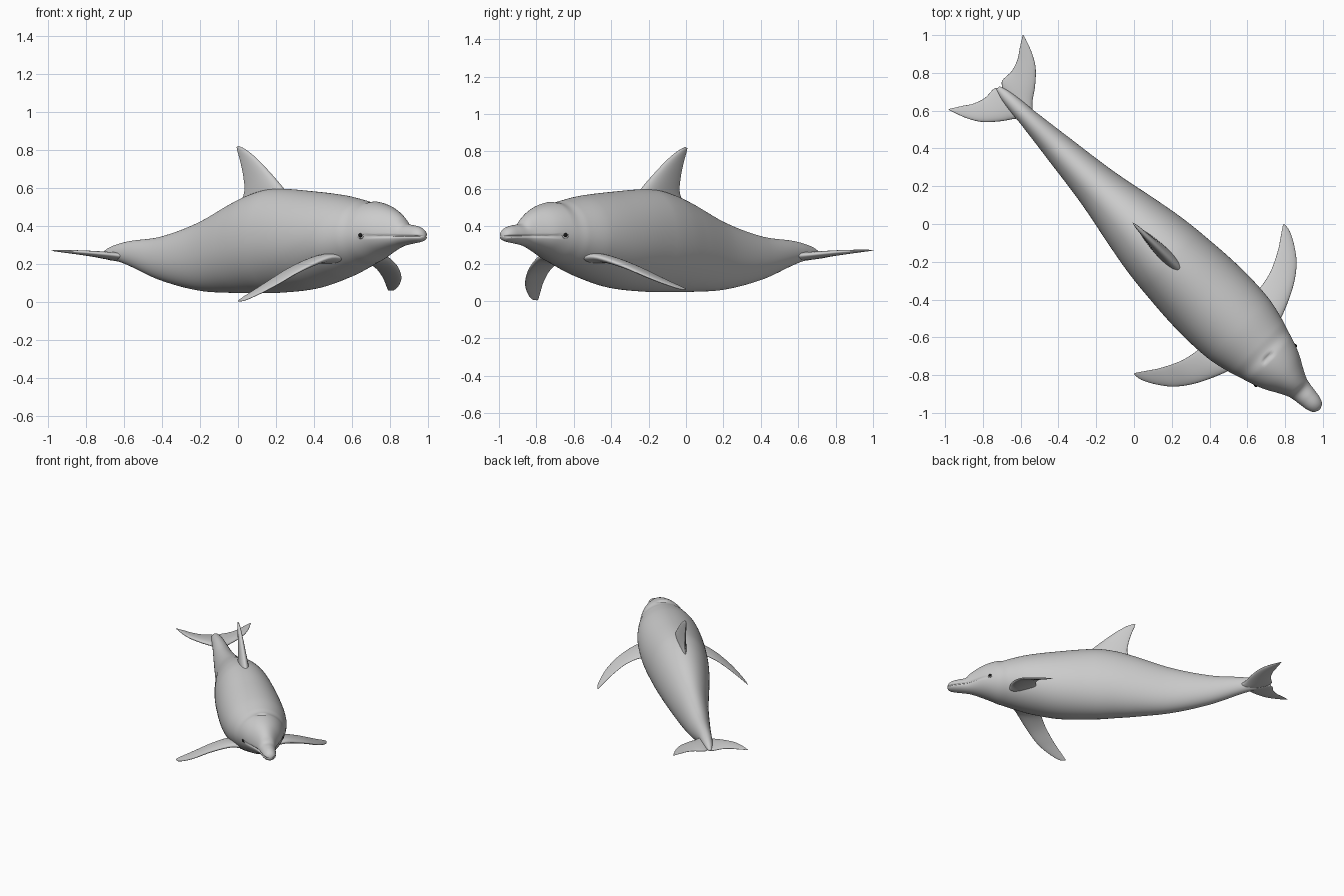
import bpy, bmesh
from math import sin, cos, pi, exp, radians
from mathutils import Vector

if "Cube" in bpy.data.objects:
    bpy.data.objects.remove(bpy.data.objects["Cube"])

# Everything is modelled along local +x (nose) and turned 45 degrees about z
HEADING = radians(-45)


def spline(rows, s):
    """Smooth (Hermite) interpolation of table rows keyed by their first value."""
    i = 0
    while i < len(rows) - 2 and s > rows[i + 1][0]:
        i += 1
    a, b = rows[i], rows[i + 1]
    p, n = rows[max(i - 1, 0)], rows[min(i + 2, len(rows) - 1)]
    h = b[0] - a[0]
    u = min(max((s - a[0]) / h, 0), 1)
    out = []
    for k in range(1, len(a)):
        ma = (b[k] - p[k]) / (b[0] - p[0]) * h
        mb = (n[k] - a[k]) / (n[0] - a[0]) * h
        out.append((2*u**3 - 3*u*u + 1) * a[k] + (u**3 - 2*u*u + u) * ma
                   + (3*u*u - 2*u**3) * b[k] + (u**3 - u*u) * mb)
    return out


def loft(name, rings):
    """Skin a list of closed rings, cap the ends, shade smooth."""
    bm = bmesh.new()
    vs = [[bm.verts.new(p) for p in r] for r in rings]
    n = len(vs[0])
    for r0, r1 in zip(vs, vs[1:]):
        for j in range(n):
            bm.faces.new((r0[j], r0[(j + 1) % n], r1[(j + 1) % n], r1[j]))
    bm.faces.new(vs[0])
    bm.faces.new(vs[-1])
    bmesh.ops.recalc_face_normals(bm, faces=bm.faces)
    for f in bm.faces:
        f.smooth = True
    me = bpy.data.meshes.new(name)
    bm.to_mesh(me)
    bm.free()
    ob = bpy.data.objects.new(name, me)
    ob.rotation_euler.z = HEADING
    bpy.context.collection.objects.link(ob)
    return ob


def fin(name, stations, normal, steps=30, n=32):
    """Foil-section fin; station = lead xyz, trail xyz, half thickness."""
    rows = [(i,) + st for i, st in enumerate(stations)]
    normal = Vector(normal)
    rings = []
    for i in range(steps + 1):
        v = spline(rows, i / steps * (len(rows) - 1))
        lead, trail, th = Vector(v[:3]), Vector(v[3:6]), v[6]
        ring = []
        for j in range(n):
            a = 2 * pi * j / n
            u = (1 - cos(a)) / 2
            ring.append(lead.lerp(trail, u) + normal * th * sin(a) * (1.25 - 0.6 * u))
        rings.append(ring)
    return loft(name, rings)


# Body: position, top height, bottom height, half width
BODY = [
    (-1.02, .250, .235, .012), (-.96, .285, .222, .03), (-.88, .308, .212, .042),
    (-.80, .322, .19, .05), (-.57, .345, .115, .08), (-.28, .42, .06, .12),
    (0, .53, .048, .175), (.14, .575, .048, .20), (.28, .597, .048, .217),
    (.56, .583, .07, .235), (.78, .563, .125, .226), (.92, .538, .175, .195),
    (.97, .527, .195, .178), (1.02, .530, .212, .163), (1.10, .512, .25, .133),
    (1.17, .482, .278, .095), (1.22, .448, .294, .07), (1.25, .415, .300, .062),
    (1.30, .406, .308, .055), (1.35, .395, .316, .046), (1.38, .375, .326, .03),
    (1.39, .355, .34, .01)]
MOUTH_Z = .347


def body_ring(s, n=96):
    top, bot, hw = spline(BODY, s)
    w = min(max((s - 1.0) / .25, 0), 1)
    w = w * w * (3 - 2 * w)
    mid = (bot + .48 * (top - bot)) * (1 - w) + MOUTH_Z * w
    groove = .009 * min(max((s - 1.06) / .03, 0), 1)
    ring = []
    for j in range(n):
        a = 2 * pi * j / n
        t = hw * cos(a)
        z = mid + ((top - mid) if sin(a) > 0 else (mid - bot)) * sin(a)
        # mouth line
        cut = min(groove * exp(-((z - MOUTH_Z) / .005) ** 2), .5 * abs(t))
        t -= cut if t > 0 else -cut
        # blowhole slit
        if sin(a) > 0:
            z -= .014 * exp(-((s - 1.0 - 4 * t * t) / .010) ** 2 - (t / .035) ** 4)
        ring.append((s, t, z))
    return ring


RINGS = 260
loft("body", [body_ring(-1.02 + 2.41 * i / RINGS) for i in range(RINGS + 1)])

# Dorsal fin
fin("dorsal_fin", [
    (.40, 0, .53, -.02, 0, .47, .035),
    (.335, 0, .60, .045, 0, .57, .033),
    (.24, 0, .68, .043, 0, .65, .024),
    (.14, 0, .755, .018, 0, .74, .016),
    (.06, 0, .802, -.004, 0, .795, .010),
    (.006, 0, .823, -.010, 0, .816, .003)], (0, 1, 0))

# Flippers: lead x, lead side, trail x, trail side, half thickness
FLIPPER = [
    (.92, .13, .70, .13, .026), (.895, .22, .712, .22, .022),
    (.834, .354, .69, .33, .016), (.764, .453, .643, .431, .012),
    (.686, .516, .605, .49, .009), (.61, .556, .577, .53, .006),
    (.562, .563, .560, .556, .002)]


def flipper_z(t, drop):
    return .235 - drop * max((t - .2) / .36, 0) ** 1.5


for name, side, drop in (("flipper_right", -1, .228), ("flipper_left", 1, .172)):
    fin(name, [(a, side * b, flipper_z(b, drop), c, side * d,
                flipper_z(d, drop) - .1 * (a - c), th)
               for a, b, c, d, th in FLIPPER], (0, 0, 1))

# Tail flukes
FLUKE = [
    (-.76, 0, -1.0, 0, .022), (-.83, .055, -1.03, .03, .020),
    (-.885, .13, -1.03, .10, .016), (-.95, .20, -1.052, .165, .012),
    (-1.02, .243, -1.085, .215, .008), (-1.09, .27, -1.112, .258, .004),
    (-1.122, .28, -1.124, .277, .0015)]
for name, side in (("fluke_right", -1), ("fluke_left", 1)):
    fin(name, [(a, side * b + .014, .238 + .12 * b, c, side * d + .014, .238 + .12 * d, th)
               for a, b, c, d, th in FLUKE], (0, 0, 1))

# Eyes with a soft lid ring
dark = bpy.data.materials.new("eye_dark")
dark.diffuse_color = (.01, .01, .01, 1)
dark.use_nodes = True
dark.node_tree.nodes["Principled BSDF"].inputs["Base Color"].default_value = dark.diffuse_color
EYE_S = 1.058
eye_t = spline(BODY, EYE_S)[2] - .005
for name, side in (("right", -1), ("left", 1)):
    c, k = cos(HEADING), sin(HEADING)
    t = side * eye_t
    loc = (EYE_S * c - t * k, EYE_S * k + t * c, .352)
    bpy.ops.mesh.primitive_uv_sphere_add(segments=20, ring_count=12, radius=.012, location=loc)
    eye = bpy.context.object
    eye.name = "eye_" + name
    eye.data.materials.append(dark)
    bpy.ops.object.shade_smooth()
    bpy.ops.mesh.primitive_torus_add(major_radius=.014, minor_radius=.005,
                                     major_segments=24, minor_segments=10, location=loc,
                                     rotation=(pi / 2, 0, HEADING - side * radians(22)))
    bpy.context.object.name = "eyelid_" + name
    bpy.ops.object.shade_smooth()
